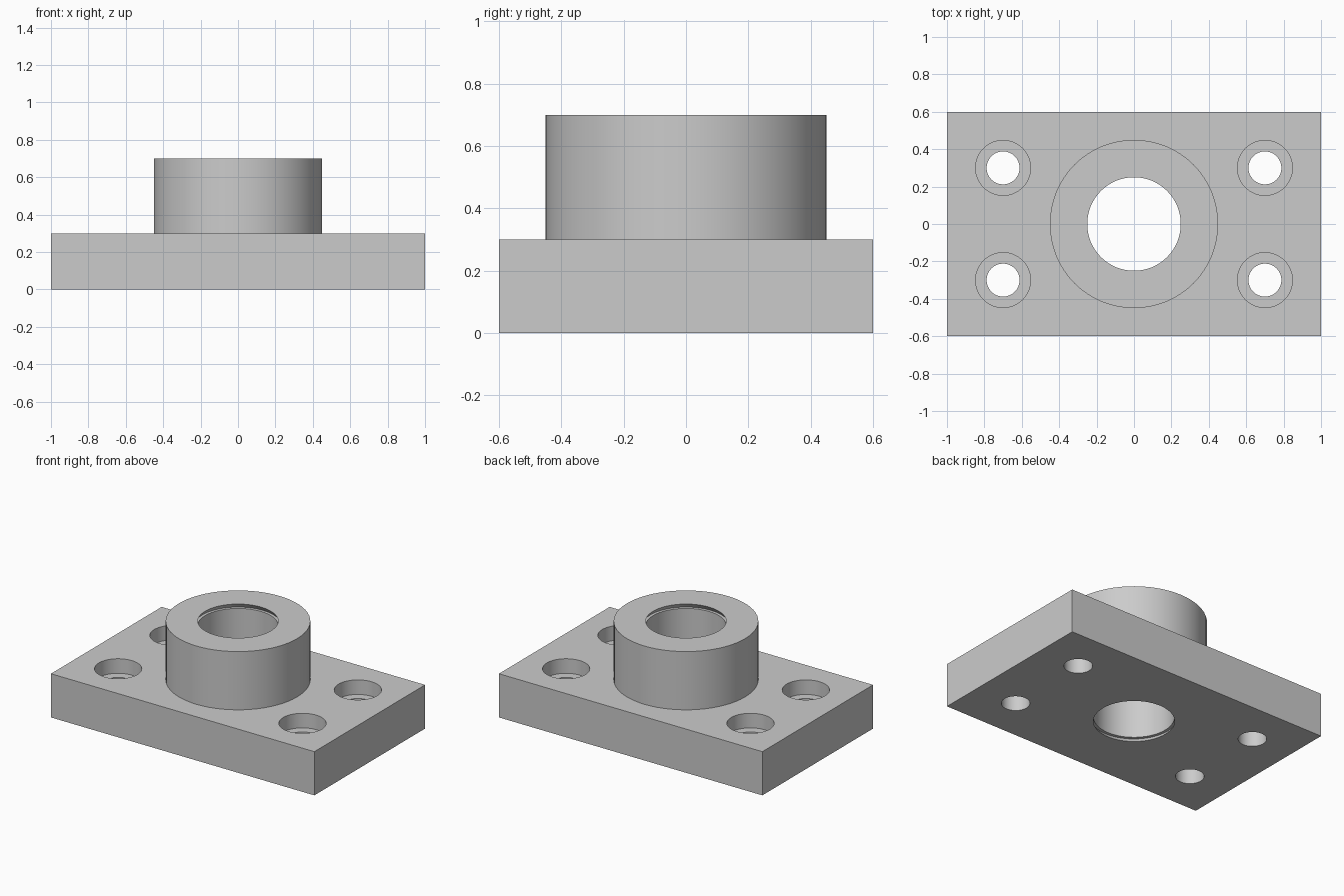
import bpy, bmesh, math

cube = bpy.data.objects.get("Cube")
if cube:
    bpy.data.objects.remove(cube, do_unlink=True)

steel = bpy.data.materials.new("grey_metal")
steel.use_nodes = True
steel.diffuse_color = (0.6, 0.6, 0.6, 1)
steel.node_tree.nodes["Principled BSDF"].inputs["Base Color"].default_value = (0.6, 0.6, 0.6, 1)

LENGTH, WIDTH, THICK, TOP = 2.0, 1.2, 0.3, 0.7
BORE, RELIEF, LIP = 0.25, 0.27, 0.03


def finish(name, bm):
    bmesh.ops.recalc_face_normals(bm, faces=bm.faces)
    mesh = bpy.data.meshes.new(name)
    bm.to_mesh(mesh)
    bm.free()
    mesh.materials.append(steel)
    obj = bpy.data.objects.new(name, mesh)
    bpy.context.collection.objects.link(obj)
    return obj


def lathe(name, profile, x=0, y=0, sides=64):
    """Closed solid turned about a vertical axis from (radius, height) pairs."""
    bm = bmesh.new()
    rings = []
    for r, z in profile:
        rings.append([bm.verts.new((x + r * math.cos(2 * math.pi * i / sides),
                                    y + r * math.sin(2 * math.pi * i / sides), z))
                      for i in range(sides)])
    for low, high in zip(rings, rings[1:]):
        for i in range(sides):
            j = (i + 1) % sides
            bm.faces.new((low[i], low[j], high[j], high[i]))
    bm.faces.new(rings[0])
    bm.faces.new(rings[-1])
    return finish(name, bm)


def combine(body, tool, operation):
    tool.hide_render = True
    mod = body.modifiers.new(tool.name, 'BOOLEAN')
    mod.operation = operation
    mod.solver = 'EXACT'
    mod.object = tool
    bpy.ops.object.select_all(action='DESELECT')
    bpy.context.view_layer.objects.active = body
    body.select_set(True)
    bpy.ops.object.modifier_apply(modifier=mod.name)
    bpy.data.objects.remove(tool, do_unlink=True)


# Rectangular base plate
bm = bmesh.new()
bmesh.ops.create_cube(bm, size=1)
for v in bm.verts:
    v.co.x *= LENGTH
    v.co.y *= WIDTH
    v.co.z = (v.co.z + 0.5) * THICK
body = finish("flanged_bearing_block", bm)

# Round boss, sunk into the plate
combine(body, lathe("boss", [(0.45, 0.1), (0.45, TOP)]), 'UNION')

# Through bore with an undercut lip at each mouth
bore = [(BORE, -0.1), (BORE, 0), (RELIEF, LIP), (BORE, LIP),
        (BORE, TOP - LIP), (RELIEF, TOP - LIP), (BORE, TOP), (BORE, TOP + 0.1)]
combine(body, lathe("bore_cutter", bore), 'DIFFERENCE')

# Four counterbored bolt holes
seat = THICK - 0.1
hole = [(0.088, -0.1), (0.088, seat), (0.147, seat), (0.147, THICK + 0.1)]
for x in (-0.7, 0.7):
    for y in (-0.3, 0.3):
        combine(body, lathe("bolt_hole_cutter", hole, x, y), 'DIFFERENCE')

# Smooth the round walls, keep machined edges sharp
bpy.ops.object.shade_smooth_by_angle(angle=math.radians(30))
